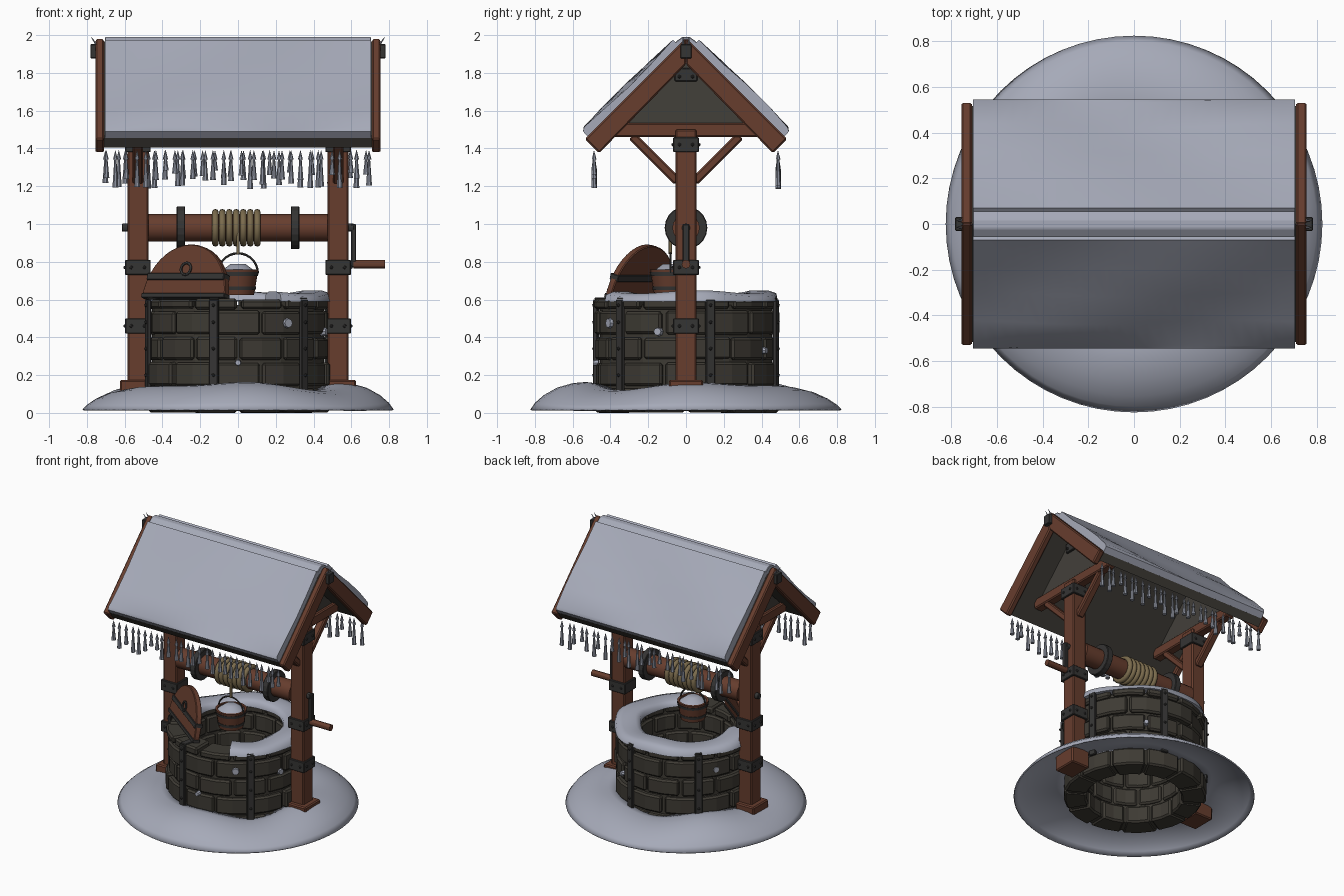
import bpy, bmesh, math, random
from mathutils import Matrix, Vector
from math import sin, cos, pi, radians

if "Cube" in bpy.data.objects:
    bpy.data.objects.remove(bpy.data.objects["Cube"])
random.seed(7)

COL = {
    "snow": (0.38, 0.40, 0.48), "ice": (0.27, 0.29, 0.35), "wood": (0.135, 0.047, 0.027),
    "stone": (0.048, 0.043, 0.034), "iron": (0.036, 0.035, 0.034), "rope": (0.20, 0.15, 0.075),
    "roof_board": (0.055, 0.050, 0.042),
}
MATS = {}
for n, c in COL.items():
    MATS[n] = bpy.data.materials.new(n)
    MATS[n].diffuse_color = (*c, 1)
T = Matrix.Translation
ALONG_X = Matrix(((0, 0, 1, 0), (1, 0, 0, 0), (0, 1, 0, 0), (0, 0, 0, 1)))  # local z -> world x


class Part:
    """Collects several solids into one named object."""
    def __init__(self, name, mat, bevel=0, smooth=0):
        self.name, self.mat, self.bevel, self.smooth = name, mat, bevel, smooth
        self.bm = bmesh.new()

    def box(self, loc, size, m=Matrix(), rot=Matrix()):
        bmesh.ops.create_cube(self.bm, size=1, matrix=m @ T(loc) @ rot @ Matrix.Diagonal((*size, 1)))

    def cone(self, r1, r2, h, m, seg=12):
        bmesh.ops.create_cone(self.bm, cap_ends=True, segments=seg, radius1=r1, radius2=r2, depth=h, matrix=m)

    def ball(self, loc, r, m=Matrix()):
        bmesh.ops.create_icosphere(self.bm, subdivisions=1, radius=r, matrix=m @ T(loc))

    def prism(self, pts, z0, z1, m=Matrix()):
        lo = [self.bm.verts.new(m @ Vector((x, y, z0))) for x, y in pts]
        hi = [self.bm.verts.new(m @ Vector((x, y, z1))) for x, y in pts]
        self.bm.faces.new(lo[::-1])
        self.bm.faces.new(hi)
        for i in range(len(pts)):
            j = (i + 1) % len(pts)
            self.bm.faces.new((lo[i], lo[j], hi[j], hi[i]))

    def grid(self, f, nu, nv, wrap_u=False, wrap_v=False):
        v = [[self.bm.verts.new(f(i, j)) for j in range(nv)] for i in range(nu)]
        for i in range(nu if wrap_u else nu - 1):
            for j in range(nv if wrap_v else nv - 1):
                a, b = (i + 1) % nu, (j + 1) % nv
                self.bm.faces.new((v[i][j], v[a][j], v[a][b], v[i][b]))
        if wrap_v and not wrap_u:
            self.bm.faces.new(v[0])
            self.bm.faces.new(v[-1])

    def torus(self, R, r, m, n=24, k=8):
        self.grid(lambda i, j: m @ Vector(((R + r * cos(2 * pi * j / k)) * cos(2 * pi * i / n),
                  (R + r * cos(2 * pi * j / k)) * sin(2 * pi * i / n), r * sin(2 * pi * j / k))), n, k, True, True)

    def done(self, thick=0):
        bmesh.ops.recalc_face_normals(self.bm, faces=self.bm.faces)
        me = bpy.data.meshes.new(self.name)
        self.bm.to_mesh(me)
        self.bm.free()
        ob = bpy.data.objects.new(self.name, me)
        bpy.context.collection.objects.link(ob)
        me.materials.append(MATS[self.mat])
        if thick:
            s = ob.modifiers.new("thickness", "SOLIDIFY")
            s.thickness, s.offset = thick, 0
        if self.bevel:
            b = ob.modifiers.new("bevel", "BEVEL")
            b.width, b.segments = self.bevel, 1
        if self.smooth:
            bpy.ops.object.select_all(action='DESELECT')
            ob.select_set(True)
            bpy.context.view_layer.objects.active = ob
            bpy.ops.object.shade_smooth_by_angle(angle=radians(self.smooth))
        return ob


# ground snow: open ring mound
p = Part("ground_snow", "snow", smooth=60)
PROF = [(0.82, 0.015), (0.795, 0.045), (0.75, 0.08), (0.68, 0.115), (0.6, 0.135), (0.53, 0.14), (0.45, 0.13)]
def mound(i, j):
    a = 2 * pi * i / 64
    r, z = PROF[j]
    z *= 1 + (0.11 * sin(3 * a + 0.5) + 0.07 * sin(5 * a + 2)) * (j > 0)
    return (r * cos(a), r * sin(a), z)
p.grid(mound, 64, len(PROF), True)
p.done(0.01)

# stone wall: staggered courses of wedge blocks
wall = Part("stone_wall", "stone", bevel=0.012)
def wedge(a0, a1, r0, r1, z0, z1):
    am = (a0 + a1) / 2
    pts = [(r * cos(a), r * sin(a)) for r, a in ((r0, a0), (r1, a0), (r1, am), (r1, a1), (r0, a1), (r0, am))]
    wall.prism(pts, z0, z1)
N = 12
for k, (z0, z1) in enumerate(((0.0, 0.132), (0.14, 0.27), (0.28, 0.402), (0.413, 0.542), (0.547, 0.605))):
    for i in range(N):
        a = 2 * pi * (i + 0.5 * (k % 2)) / N
        g = 0.018 + random.uniform(0, 0.02)
        wedge(a + g, a + 2 * pi / N - g / 2, 0.325, 0.485 + random.uniform(-0.012, 0.012),
              z0 + random.uniform(0, .005), z1 - random.uniform(0, .006))
wall.done()

# mortar core behind the joints
p = Part("wall_core", "stone")
CORE = [(0.345, 0.01), (0.455, 0.01), (0.455, 0.57), (0.345, 0.57)]
p.grid(lambda i, j: (CORE[j][0] * cos(pi * i / 12), CORE[j][0] * sin(pi * i / 12), CORE[j][1]), 24, 4, True, True)
p.done()

# iron straps and rivets on the wall
p = Part("wall_straps", "iron", bevel=0.004)
r_ = Part("rivets", "iron")
for d in range(6):
    m = Matrix.Rotation(radians(-105 + 60 * d), 4, 'Z')
    p.box((0.492, 0, 0.355), (0.022, 0.05, 0.49), m)
    p.box((0.45, 0, 0.605), (0.09, 0.05, 0.012), m)
    for z in (0.2, 0.34, 0.48, 0.57):
        r_.ball((0.505, 0, z), 0.01, m)
p.done()

# snow on the rim, bare at the front left
p = Part("rim_snow", "snow", smooth=60)
RIM = [(0.31, 0.595), (0.315, 0.625), (0.35, 0.64), (0.44, 0.64), (0.485, 0.625), (0.495, 0.59)]
def rim(i, j):
    a = radians(-62 + 257 * i / 48)
    r, z = RIM[j]
    k = 1 + 0.015 * sin(7 * a)
    return (r * k * cos(a), r * k * sin(a), z + (0.009 * sin(4 * a + 1) if 0 < j < 5 else 0))
p.grid(rim, 49, 6, False, True)
p.done()

# small snow clumps on the stones
p = Part("wall_snow_clumps", "snow")
for a, z, r in ((-57, 0.475, 0.03), (-90, 0.265, 0.018), (-18, 0.43, 0.025), (150, 0.47, 0.025), (60, 0.33, 0.02)):
    p.cone(r, r * .8, 0.03, Matrix.Rotation(radians(a), 4, 'Z') @ T((0.478, 0, z)) @ Matrix.Rotation(pi / 2, 4, 'Y'), 8)
p.done()

# posts, feet, tie beams, braces, bands
posts = Part("posts", "wood", bevel=0.008)
bands = Part("post_bands", "iron", bevel=0.004)
gable = Part("gable_panels", "roof_board")
for s in (-1, 1):
    x = 0.53 * s
    posts.box((x, 0, 0.77), (0.112, 0.112, 1.46))
    posts.box((0.55 * s, 0, 0.1), (0.15, 0.18, 0.15))
    posts.box((x, 0, 1.497), (0.07, 0.78, 0.075))
    for t in (-1, 1):
        posts.box((x, 0.165 * t, 1.345), (0.055, 0.34, 0.045), rot=Matrix.Rotation(radians(45 * t), 4, 'X'))
    for z in (0.46, 0.77, 1.42):
        bands.box((x, 0, z), (0.136, 0.136, 0.08))
        for t in (-1, 1):
            for e in (-0.035, 0.035):
                r_.ball((x + 0.068 * s, e, z), 0.01)
                r_.ball((x + e, 0.068 * t, z), 0.01)
    gable.prism([(-0.36, 1.52), (0.36, 1.52), (0, 1.88)], x - 0.012, x + 0.012, ALONG_X)
    # plate and ridge end fittings
    bands.box((x + 0.02 * s, 0, 1.79), (0.02, 0.12, 0.07))
    bands.box((0.762 * s, 0, 1.915), (0.04, 0.06, 0.075))
    for e in (-0.035, 0.035):
        r_.ball((x + 0.032 * s, e, 1.78), 0.01)
posts.done(); bands.done(); gable.done(); r_.done()

# roof: bargeboards, boards, ridge beam
barge = Part("bargeboards", "wood", bevel=0.008)
deck = Part("roof_boards", "roof_board")
for t in (-1, 1):
    for s in (-1, 1):
        barge.prism([(0, 1.985), (0.535 * t, 1.45), (0.46 * t, 1.375), (0, 1.845)], 0.732 * s - 0.023, 0.732 * s + 0.023, ALONG_X)
    deck.prism([(0, 1.965), (0.515 * t, 1.455), (0.48 * t, 1.405), (0, 1.89)], -0.71, 0.71, ALONG_X)
barge.box((0, 0, 1.89), (1.5, 0.05, 0.07))
barge.done(); deck.done()

# roof snow blankets and ridge snow
for t, name in ((-1, "roof_snow_front"), (1, "roof_snow_back")):
    p = Part(name, "snow", smooth=40)
    SEC = [(0.035, 1.945), (0.07, 1.975), (0.19, 1.853), (0.31, 1.735), (0.43, 1.615), (0.535, 1.51), (0.545, 1.49), (0.51, 1.45)]
    def blanket(i, j):
        x = -0.705 + 1.41 * i / 24
        y, z = SEC[j]
        d = 0.010 * sin(5 * x + j * 0.9 + t) * sin(pi * (j - 1) / 5) if 0 < j < 6 else 0
        return (x, t * (y + d), z + d)
    p.grid(blanket, 25, len(SEC), False, True)
    p.done()
p = Part("ridge_snow", "snow", bevel=0.004)
p.prism([(-0.06, 1.935), (-0.055, 1.965), (-0.02, 1.99), (0.02, 1.99), (0.055, 1.965), (0.06, 1.935)], -0.705, 0.705, ALONG_X)
p.done()

# icicles under both eaves, flaring downward, plus ridge end tips
p = Part("icicles", "ice")
for t in (-1, 1):
    for i in range(28):
        x = -0.69 + 1.38 * i / 27 + random.uniform(-.014, .014)
        h = random.uniform(0.07, 0.17)
        top = 1.355
        p.cone(0.016, 0.005, h, T((x, 0.487 * t, top - h / 2)), 7)
        p.cone(0.013, 0.0, 0.05, T((x, 0.487 * t, top + 0.012)), 7)
for s in (-1, 1):
    for y in (-0.015, 0.015):
        p.cone(0.009, 0.001, 0.06, T((0.76 * s, y, 1.965)) @ Matrix.Rotation(radians(35 * s), 4, 'Y'), 6)
p.done()

# windlass
AX = T((0, 0, 0.98)) @ ALONG_X
p = Part("windlass_drum", "wood", smooth=30)
p.cone(0.072, 0.072, 0.95, AX, 20)
p.cone(0.023, 0.023, 0.165, T((0.695, 0, 0.787)) @ ALONG_X, 12)
p.done()
p = Part("windlass_iron", "iron", bevel=0.004)
p.cone(0.022, 0.022, 1.23, AX, 12)
for s in (-1, 1):
    p.cone(0.113, 0.113, 0.045, T((0.302 * s, 0, 0)) @ AX, 20)
p.box((0.612, 0, 0.885), (0.026, 0.035, 0.23))
p.done()

# rope: wound coils and hanging line
p = Part("rope", "rope", smooth=60)
for i in range(7):
    p.torus(0.082, 0.018, T((-0.12 + 0.037 * i, 0, 0)) @ AX, 24, 8)
p.cone(0.009, 0.009, 0.16, T((0, -0.083, 0.92)), 8)
p.done()

# bucket
B = T((0, -0.083, 0))
p = Part("bucket", "wood", smooth=30)
BK = [(0.0, 0.625), (0.085, 0.625), (0.108, 0.76), (0.092, 0.76), (0.088, 0.735)]
p.grid(lambda i, j: B @ Vector((max(BK[j][0], .001) * cos(pi * i / 10), max(BK[j][0], .001) * sin(pi * i / 10), BK[j][1])), 20, 5, True)
p.done()
p = Part("bucket_snow", "snow", smooth=60)
p.cone(0.094, 0.04, 0.04, B @ T((0, 0, 0.768)), 20)
p.done()
p = Part("bucket_iron", "iron", smooth=40)
for z, r in ((0.66, 0.093), (0.735, 0.106)):
    p.cone(r, r + 0.003, 0.02, B @ T((0, 0, z)), 20)
def bail(i, j):
    a, b = pi * i / 14, 2 * pi * j / 6
    r = 0.105 + 0.006 * cos(b)
    return B @ Vector((r * cos(a), 0.006 * sin(b), 0.74 + r * sin(a)))
p.grid(bail, 15, 6, False, True)
p.done()

# half-round lid leaning on the rim
L = T((-0.28, -0.25, 0.605)) @ Matrix.Rotation(radians(-37), 4, 'Z') @ Matrix.Rotation(radians(-14), 4, 'X')
FR = Matrix.Rotation(pi / 2, 4, 'X')
p = Part("lid", "wood", bevel=0.005)
p.prism([(0.275 * cos(pi * i / 20), 0.292 * sin(pi * i / 20)) for i in range(21)], -0.02, 0.02, L @ FR)
p.done()
p = Part("lid_iron", "iron", bevel=0.003)
p.box((0, 0, 0.115), (0.51, 0.056, 0.035), L)
p.box((0, 0, 0.012), (0.55, 0.052, 0.025), L)
p.torus(0.032, 0.008, L @ T((0, -0.032, 0.155)) @ FR, 16, 6)
p.done()

for m in bpy.data.materials:
    if m.users and not m.is_grease_pencil:
        m.use_nodes = True
        m.node_tree.nodes["Principled BSDF"].inputs["Base Color"].default_value = m.diffuse_color
